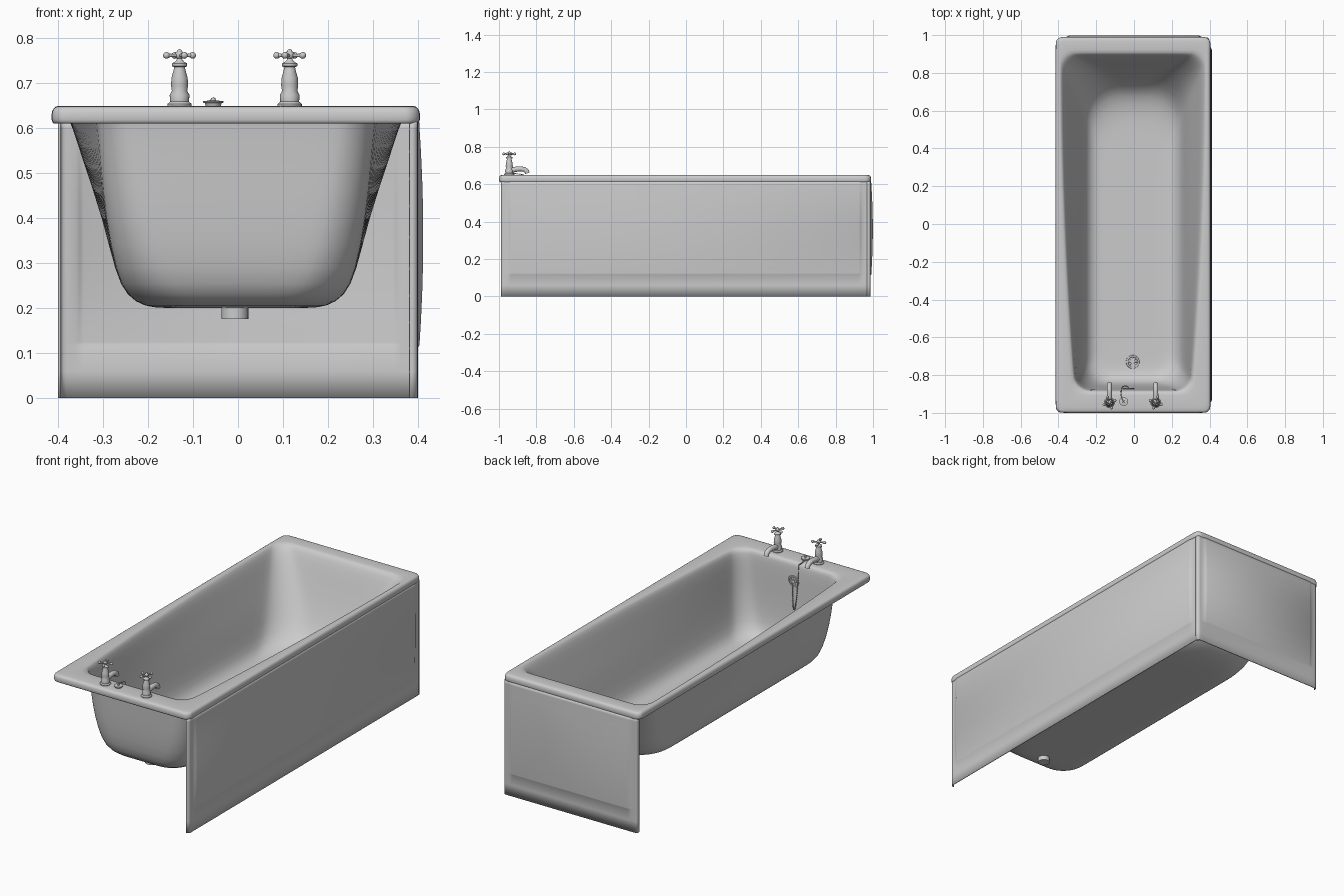
import bpy, bmesh
from math import sin, cos, pi, radians
from mathutils import Vector, Matrix
from mathutils.geometry import interpolate_bezier

if "Cube" in bpy.data.objects:
    bpy.data.objects.remove(bpy.data.objects["Cube"])

CX = -0.005  # centre line of tub


def finish(name, bm, angle=40, solid=0, subsurf=0, loc=(0, 0, 0)):
    me = bpy.data.meshes.new(name)
    bm.to_mesh(me)
    bm.free()
    ob = bpy.data.objects.new(name, me)
    bpy.context.collection.objects.link(ob)
    ob.location = loc
    bpy.ops.object.select_all(action='DESELECT')
    ob.select_set(True)
    bpy.context.view_layer.objects.active = ob
    bpy.ops.object.shade_smooth_by_angle(angle=radians(angle))
    if subsurf:
        ob.modifiers.new("smooth", 'SUBSURF').levels = subsurf
        ob.modifiers["smooth"].render_levels = subsurf
    if solid:
        m = ob.modifiers.new("thickness", 'SOLIDIFY')
        m.thickness, m.offset = solid, -1
    return ob


def skin(bm, rings, closed=True):
    rows = [[bm.verts.new(p) for p in r] for r in rings]
    n = len(rows[0])
    for a, b in zip(rows, rows[1:]):
        for i in range(n if closed else n - 1):
            j = (i + 1) % n
            bm.faces.new((a[i], a[j], b[j], b[i]))
    return rows


def lathe(bm, prof, mat=Matrix(), n=24):
    rings = [[mat @ Vector((r * cos(2*pi*i/n), r * sin(2*pi*i/n), z)) for i in range(n)]
             for r, z in prof]
    rows = skin(bm, rings)
    bm.faces.new(rows[0][::-1])
    bm.faces.new(rows[-1])


def tube(bm, pts, radii, n=16):
    pts = [Vector(p) for p in pts]
    rings = []
    for i, (p, r) in enumerate(zip(pts, radii)):
        t = pts[min(i + 1, len(pts) - 1)] - pts[max(i - 1, 0)]
        q = t.to_track_quat('Z', 'X')
        rings.append([p + q @ Vector((r * cos(2*pi*k/n), r * sin(2*pi*k/n), 0)) for k in range(n)])
    rows = skin(bm, rings)
    bm.faces.new(rows[0][::-1])
    bm.faces.new(rows[-1])


def ball(bm, p, r, seg=12):
    bmesh.ops.create_uvsphere(bm, u_segments=seg, v_segments=seg // 2 + 1, radius=r,
                              matrix=Matrix.Translation(p))


# Tub: rounded-rectangle rings, wider at the head end, from lip to floor
def ring(z, wf, wb, yf, yb, rf, rb):
    def hw(y):
        t = (y - yf) / (yb - yf)
        return wf + (wb - wf) * t * (2 - t)
    arc = [i * pi / 12 for i in range(7)]
    half = [((wf - rf) * .5, yf)]
    half += [(hw(y) - rf + rf * sin(a), y) for a in arc for y in [yf + rf - rf * cos(a)]]
    a0, a1 = yf + rf, yb - rb
    half += [(hw(y), y) for y in [a0 + (a1 - a0) * i / 9 for i in range(1, 9)]]
    half += [(hw(y) - rb + rb * cos(a), y) for a in arc for y in [yb - rb + rb * sin(a)]]
    half += [((wb - rb) * .5, yb)]
    return [Vector((CX + x, y, z)) for x, y in half + [(-x, y) for x, y in half[::-1]]]


LIP = [(.610, .014), (.610, .004), (.616, 0), (.636, 0), (.646, .005), (.650, .014)]
rings = [ring(z, .41 - d, .41 - d, -1 + d, .99 - d, .035 - d * .5, .035 - d * .5) for z, d in LIP]
rings += [ring(*r) for r in (
    (.650, .318, .388, -.893, .912, .080, .075),
    (.645, .307, .377, -.884, .900, .080, .080),
    (.610, .298, .360, -.878, .880, .080, .100),
    (.520, .293, .332, -.873, .846, .085, .130),
    (.400, .284, .290, -.867, .798, .095, .160),
    (.280, .262, .262, -.853, .738, .110, .180),
    (.230, .238, .238, -.830, .680, .120, .180),
    (.209, .200, .200, -.790, .590, .110, .160),
    (.206, .165, .165, -.750, .500, .090, .130),
    (.206, .080, .080, -.600, .350, .050, .060))]
bm = bmesh.new()
rows = skin(bm, rings)
bm.faces.new(rows[-1])
finish("bathtub_shell", bm, 180, solid=.006, subsurf=1)


# Side and end panels: bulged field with turned-in ends
def panel(name, length, place):
    ends = [(0, -.018, 0), (.003, -.006, 0), (.009, -.001, 0), (.018, 0, 0), (.038, 0, 0),
            (.046, 0, .5), (.056, 0, 1)]
    cols = ends + [(length / 2, 0, 1)] + [(length - u, o, k) for u, o, k in ends[::-1]]
    zs = [0, .06, .112, .118, .124, .17, .23, .29, .36, .43, .49, .55, .60, .615]

    def field(z):
        return 0 if z < .115 else .003 + max(0, .009 * (1 - ((z - .36) / .25) ** 2))
    bm = bmesh.new()
    skin(bm, [[place(u, o + k * field(z), z) for u, o, k in cols] for z in zs], False)
    finish(name, bm, 50, solid=.005)


panel("side_panel", 1.97, lambda u, o, z: (.400 + o, -.99 + u, z))
panel("end_panel", .80, lambda u, o, z: (.400 - u, .987 + o, z))

# Pillar taps with cross handles
BODY = [(.027, 0), (.027, .004), (.021, .009), (.022, .024), (.017, .033), (.019, .045),
        (.018, .062), (.013, .080), (.012, .086), (.017, .088), (.017, .094),
        (.010, .098), (.006, .103), (.006, .112)]
for side, x, turn in (("left", -.13, 20), ("right", .115, -20)):
    bm = bmesh.new()
    lathe(bm, BODY)
    tube(bm, [(0, 0, .020), (0, .03, .029), (0, .06, .032), (0, .08, .029), (0, .093, .020), (0, .097, .008)],
         [.015, .014, .013, .013, .013, .013])
    ball(bm, (0, 0, .113), .010)
    ball(bm, (0, 0, .120), .006)
    for k in range(4):
        a = radians(turn + 90 * k)
        d = Vector((cos(a), sin(a), 0))
        up = Vector((0, 0, .112))
        tube(bm, [up, up + d * .018, up + d * .030], [.004, .0035, .005], 10)
        ball(bm, up + d * .031, .0075)
    finish(side + "_tap", bm, 45, loc=(x, -.945, .650))


# Slotted grates: rim, hub and spokes
def grate(name, r, mat):
    bm = bmesh.new()
    skin(bm, [[mat @ Vector((q * cos(a), q * sin(a), z)) for a in [2*pi*i/32 for i in range(32)]]
              for q, z in ((r, 0), (r * .96, .004), (r * .72, .004), (r * .68, .001))])
    lathe(bm, [(r * .3, 0), (r * .3, .004), (r * .15, .005)], mat, 16)
    for k in range(8):
        d = Vector((cos(k * pi / 4), sin(k * pi / 4), 0))
        tube(bm, [mat @ (d * r * q + Vector((0, 0, .002))) for q in (.25, .75)], [.002, .002], 8)
    finish(name, bm)


grate("drain_grate", .036, Matrix.Translation((-.007, -.73, .206)))
grate("overflow_grate", .032, Matrix.Translation((-.03, -.873, .55)) @ Matrix.Rotation(-pi / 2, 4, 'X'))

# Waste outlet under the floor
bm = bmesh.new()
lathe(bm, [(.030, .176), (.030, .202)], Matrix.Translation((-.007, -.73, 0)))
finish("waste_outlet", bm)

# Plug resting on the rim
bm = bmesh.new()
lathe(bm, [(.017, 0), (.019, .006), (.023, .007), (.023, .010), (.006, .012), (.005, .017)],
      Matrix.Translation((-.055, -.94, .650)))
finish("plug", bm)

# Ball chain hanging from overflow over the rim to the plug
path = interpolate_bezier((-.030, -.866, .54), (-.035, -.855, .35), (-.058, -.855, .35), (-.065, -.868, .645), 44)
path += interpolate_bezier((-.065, -.872, .652), (-.075, -.90, .655), (-.065, -.92, .655), (-.055, -.94, .666), 12)
bm = bmesh.new()
tube(bm, path, [.0012] * len(path), 6)
for p in path:
    ball(bm, p, .003, 8)
finish("plug_chain", bm)
